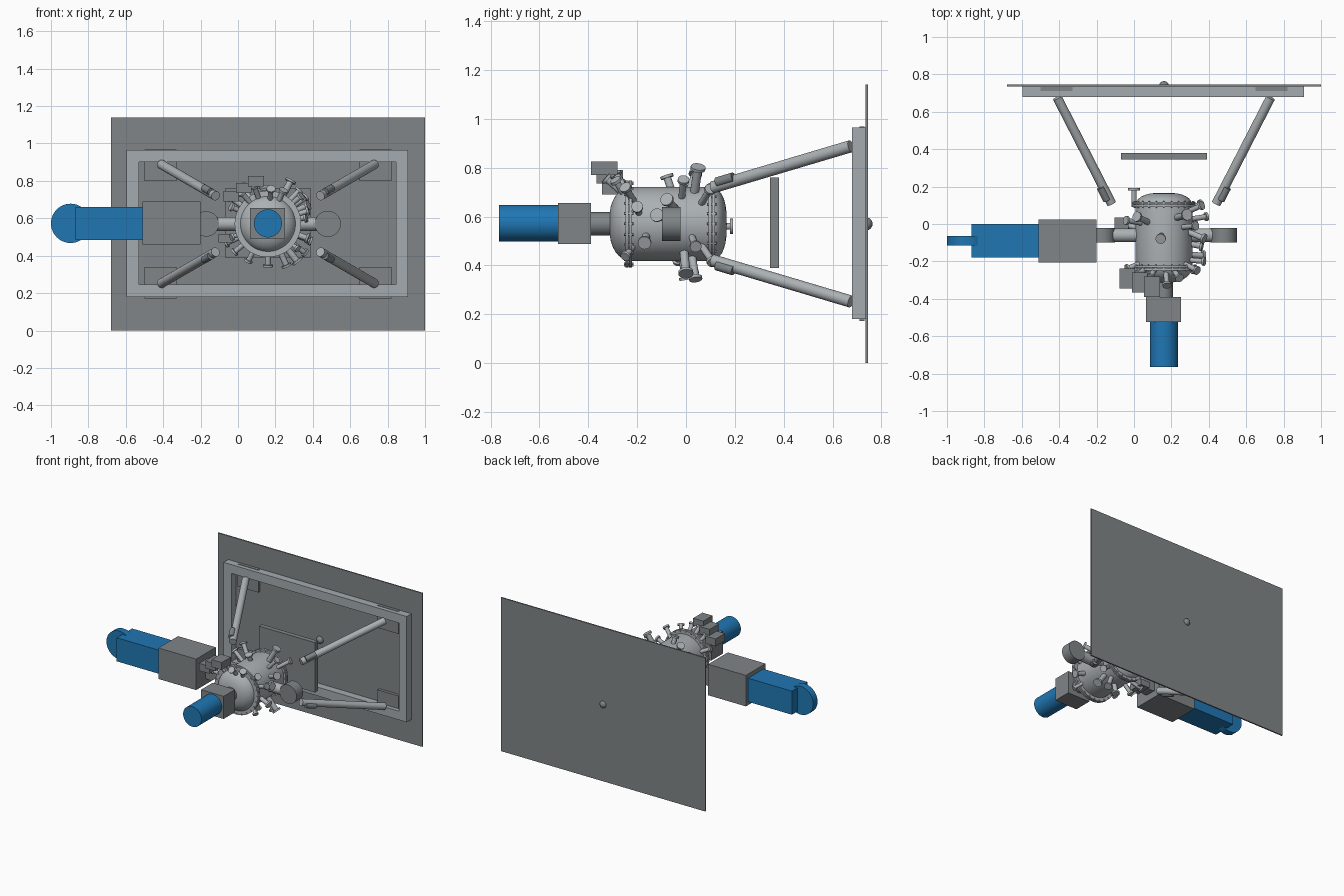
import bpy, bmesh, math
from mathutils import Vector, Matrix

cube = bpy.data.objects.get("Cube")
if cube:
    bpy.data.objects.remove(cube, do_unlink=True)


def material(name, rgb):
    m = bpy.data.materials.new(name)
    m.use_nodes = True
    m.diffuse_color = (*rgb, 1)
    m.node_tree.nodes["Principled BSDF"].inputs["Base Color"].default_value = (*rgb, 1)
    return m


STEEL = material("light steel", (0.41, 0.44, 0.455))
FRAME = material("pale frame grey", (0.37, 0.41, 0.43))
GREY = material("mid grey", (0.215, 0.235, 0.245))
BLUE = material("blue", (0.014, 0.184, 0.456))

CX, CZ = 0.16, 0.57   # main axis of the vessel


def finish(name, bm, mat, smooth=True):
    bmesh.ops.recalc_face_normals(bm, faces=bm.faces)
    me = bpy.data.meshes.new(name)
    bm.to_mesh(me)
    bm.free()
    me.materials.append(mat)
    ob = bpy.data.objects.new(name, me)
    bpy.context.collection.objects.link(ob)
    if smooth:
        bpy.ops.object.select_all(action='DESELECT')
        ob.select_set(True)
        bpy.context.view_layer.objects.active = ob
        bpy.ops.object.shade_smooth_by_angle(angle=math.radians(35))
    return ob


def add_rod(bm, p0, p1, r, seg=24):
    p0, p1 = Vector(p0), Vector(p1)
    d = p1 - p0
    mat = Matrix.Translation((p0 + p1) / 2) @ d.to_track_quat('Z', 'Y').to_matrix().to_4x4()
    bmesh.ops.create_cone(bm, cap_ends=True, segments=seg, radius1=r, radius2=r,
                          depth=d.length, matrix=mat)


def rod(name, p0, p1, r, mat, seg=32):
    bm = bmesh.new()
    add_rod(bm, p0, p1, r, seg)
    return finish(name, bm, mat)


def box(name, x, y, z, mat):
    bm = bmesh.new()
    size = [b - a for a, b in (x, y, z)]
    mid = [(a + b) / 2 for a, b in (x, y, z)]
    bmesh.ops.create_cube(bm, size=1, matrix=Matrix.Translation(mid) @ Matrix.Diagonal((*size, 1)))
    return finish(name, bm, mat, False)


def lathe(name, profile, mat, seg=48):
    """Spin (radius, y) points about the vessel axis."""
    bm = bmesh.new()
    vs = [bm.verts.new((CX + r, y, CZ)) for r, y in profile]
    es = [bm.edges.new(p) for p in zip(vs, vs[1:])]
    bmesh.ops.spin(bm, geom=vs + es, cent=(CX, 0, CZ), axis=(0, 1, 0),
                   angle=math.tau, steps=seg)
    bmesh.ops.remove_doubles(bm, verts=bm.verts, dist=0.0001)
    return finish(name, bm, mat)


def around(angle, radius, y):
    a = math.radians(angle)
    return Vector((CX + radius * math.cos(a), y, CZ + radius * math.sin(a)))


# Wall plate with central knob
box("wall_plate", (-0.68, 1.0), (0.735, 0.745), (0, 1.14), GREY)
bm = bmesh.new()
bmesh.ops.create_uvsphere(bm, u_segments=24, v_segments=12, radius=0.027,
                          matrix=Matrix.Translation((CX, 0.737, CZ)))
finish("wall_knob", bm, GREY)

# Rectangular support frame
box("frame_top", (-0.595, 0.91), (0.68, 0.735), (0.9, 0.965), FRAME)
box("frame_bottom", (-0.595, 0.91), (0.68, 0.735), (0.18, 0.245), FRAME)
box("frame_right", (-0.595, -0.53), (0.68, 0.735), (0.245, 0.9), FRAME)
box("frame_left", (0.845, 0.91), (0.68, 0.735), (0.245, 0.9), FRAME)

# Corner plates and diagonal struts, mirrored about the vessel axis
for sx, side in ((-1, "right"), (1, "left")):
    for sz, level in ((-1, "lower"), (1, "upper")):
        tag = f"{level}_{side}"
        px = sorted((CX + sx * 0.49, CX + sx * 0.66))
        pz = sorted((CZ + sz * 0.23, CZ + sz * 0.398))
        box("corner_plate_" + tag, px, (0.71, 0.732), pz, GREY)
        a = Vector((CX + sx * 0.28, 0.11, CZ + sz * 0.15))
        b = Vector((CX + sx * 0.57, 0.675, CZ + sz * 0.318))
        rod("strut_" + tag, a, b, 0.025, STEEL)
        out = Vector((sx * 0.016, 0, sz * 0.016))
        rod("strut_clamp_" + tag, a.lerp(b, 0.03) + out, a.lerp(b, 0.15) + out, 0.02, GREY)

# Square shield behind the vessel
box("rear_shield", (-0.07, 0.39), (0.345, 0.38), (0.39, 0.76), GREY)

# Vessel: cylinder with dished ends
profile = [(0, -0.315)]
for i in range(1, 9):
    t = math.radians(90 * i / 8)
    profile.append((0.152 * math.sin(t) ** 0.8, -0.225 - 0.09 * math.cos(t)))
for i in range(8, 0, -1):
    t = math.radians(90 * i / 8)
    profile.append((0.152 * math.sin(t) ** 0.7, 0.1 + 0.067 * math.cos(t)))
profile.append((0, 0.167))
lathe("vessel", profile, STEEL)

# Bolted flange rings
for name, y, r in (("front", -0.235, 0.178), ("rear", 0.105, 0.168)):
    for k, part in ((-1, "outer"), (1, "inner")):
        c = y + k * 0.0075
        lathe(f"{name}_flange_{part}", [(0.14, c - 0.006), (r, c - 0.006), (r, c + 0.006),
                                        (0.14, c + 0.006), (0.14, c - 0.006)], STEEL)
    bm = bmesh.new()
    for i in range(24):
        add_rod(bm, around(i * 15, r - 0.009, y - 0.019),
                around(i * 15, r - 0.009, y + 0.019), 0.005, 6)
    finish(name + "_flange_bolts", bm, STEEL)

# Flanged ports: angle, base y, tip y, tip radius, pipe radius
PORTS = [
    (62, 0.03, 0.05, 0.265, 0.018), (47, -0.02, -0.01, 0.25, 0.014),
    (35, 0.05, 0.1, 0.25, 0.014), (25, -0.03, -0.08, 0.24, 0.016),
    (-22, 0.02, 0.04, 0.25, 0.014), (-38, 0.05, 0.11, 0.255, 0.014),
    (-52, -0.01, 0.0, 0.26, 0.018), (-66, 0.02, 0.04, 0.25, 0.016),
    (-90, -0.02, 0.0, 0.23, 0.016), (-118, 0.0, 0.03, 0.23, 0.014),
    (-140, -0.05, -0.03, 0.24, 0.014), (125, 0.0, 0.04, 0.255, 0.016),
    (145, 0.0, 0.02, 0.25, 0.014), (205, -0.03, 0.0, 0.25, 0.014),
    (95, -0.05, -0.08, 0.2, 0.016), (10, -0.1, -0.12, 0.21, 0.016),
    (40, -0.2, -0.25, 0.235, 0.014), (18, -0.19, -0.2, 0.23, 0.014),
    (-20, -0.16, -0.17, 0.23, 0.016), (-40, -0.2, -0.25, 0.21, 0.012),
    (65, -0.24, -0.29, 0.2, 0.014), (85, -0.24, -0.33, 0.19, 0.014),
    (110, -0.22, -0.29, 0.22, 0.014), (130, -0.22, -0.27, 0.22, 0.014),
    (155, -0.2, -0.24, 0.22, 0.014), (-160, -0.2, -0.24, 0.21, 0.012),
]
for i, (ang, y0, y1, tip, r) in enumerate(PORTS):
    a, b = around(ang, 0.11, y0), around(ang, tip, y1)
    d = (b - a).normalized()
    bm = bmesh.new()
    add_rod(bm, a, b, r, 16)
    add_rod(bm, b - d * 0.012, b, r * 1.7, 20)
    finish(f"port_{i + 1}", bm, STEEL)

# Rear port parallel to the axis
rod("rear_port_pipe", (0, 0.09, 0.56), (0, 0.185, 0.56), 0.014, STEEL)
rod("rear_port_flange", (0, 0.18, 0.56), (0, 0.192, 0.56), 0.032, STEEL)

# Side pipes and round valve housings
rod("side_pipe", (-0.12, -0.06, CZ), (0.43, -0.06, CZ), 0.037, STEEL)
rod("left_valve", (0.48, -0.098, CZ), (0.48, -0.022, CZ), 0.07, GREY)
rod("right_valve", (-0.17, -0.098, CZ), (-0.17, -0.022, CZ), 0.068, GREY)

# Side pump on the right
box("side_pump_box", (-0.51, -0.2), (-0.205, 0.025), (0.46, 0.69), GREY)
box("side_pump_body", (-0.87, -0.51), (-0.18, 0), (0.485, 0.66), BLUE)
rod("side_pump_disc", (-0.895, -0.115, 0.573), (-0.895, -0.065, 0.573), 0.105, BLUE, 48)

# Front pump
rod("front_neck", (CX, -0.4, CZ), (CX, -0.29, CZ), 0.048, GREY)
box("front_pump_box", (0.065, 0.25), (-0.525, -0.39), (0.488, 0.656), GREY)
rod("front_pump_body", (CX, -0.765, CZ + 0.003), (CX, -0.525, CZ + 0.003), 0.075, BLUE, 48)

# Small instrument boxes on the upper front and the side
for i in range(3):
    x, y, z = -0.078 + i * 0.066, -0.345 - i * 0.022, (0.69, 0.735, 0.77)[i]
    box(f"instrument_box_{i + 1}", (x, x + 0.084), (y, y + 0.108), (z, z + 0.055), GREY)
box("side_instrument_box", (-0.105, -0.03), (-0.08, 0.035), (0.47, 0.515), GREY)
